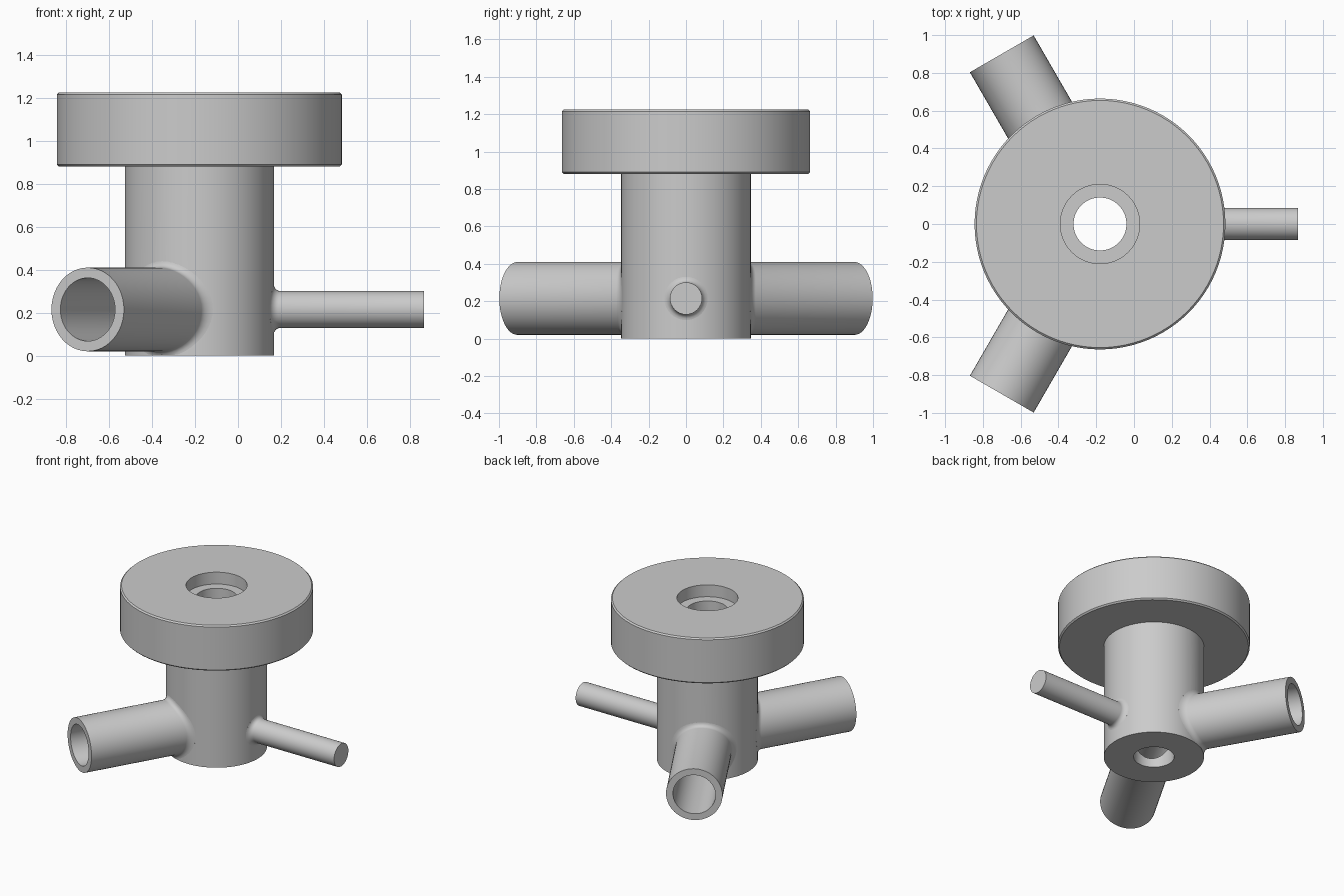
import bpy, bmesh, math
from math import sin, cos, pi, sqrt
from mathutils import Matrix, Vector

if "Cube" in bpy.data.objects:
    bpy.data.objects.remove(bpy.data.objects["Cube"])

AXIS_X = -0.18       # centre line of the upright body
BODY_R = 0.347
ARM_Z = 0.215
FILLET = 0.03

grey = bpy.data.materials.new("plain_grey")
grey.use_nodes = True
grey.diffuse_color = (0.6, 0.6, 0.6, 1)
grey.node_tree.nodes["Principled BSDF"].inputs["Base Color"].default_value = (0.6, 0.6, 0.6, 1)


def loft(name, rings, closed=False, cap=False):
    """Skin a list of equal rings; closed joins the last to the first."""
    bm = bmesh.new()
    rows = [[bm.verts.new(p) for p in ring] for ring in rings]
    n = len(rows[0])
    pairs = list(zip(rows, rows[1:]))
    if closed:
        pairs.append((rows[-1], rows[0]))
    for a, b in pairs:
        for i in range(n):
            j = (i + 1) % n
            bm.faces.new((a[i], a[j], b[j], b[i]))
    if cap:
        bm.faces.new(rows[0])
        bm.faces.new(rows[-1])
    bmesh.ops.recalc_face_normals(bm, faces=bm.faces)
    mesh = bpy.data.meshes.new(name)
    bm.to_mesh(mesh)
    bm.free()
    mesh.materials.append(grey)
    obj = bpy.data.objects.new(name, mesh)
    bpy.context.collection.objects.link(obj)
    return obj


def activate(obj):
    bpy.ops.object.select_all(action='DESELECT')
    obj.select_set(True)
    bpy.context.view_layer.objects.active = obj


def smooth(obj):
    activate(obj)
    bpy.ops.object.shade_smooth_by_angle(angle=math.radians(35))


def turn(angle):
    return Matrix.Translation((AXIS_X, 0, ARM_Z)) @ Matrix.Rotation(angle, 4, 'Z')


def ring(radius, along, segs, follow=False):
    """Ring around local x; follow makes it hug the round body."""
    pts = []
    for i in range(segs):
        t = 2 * pi * i / segs
        y, z = radius * cos(t), max(radius * sin(t), 0.002 - ARM_Z)
        x = along + (sqrt(BODY_R ** 2 - y * y) if follow else 0)
        pts.append(Vector((x, y, z)))
    return pts


def arm(name, angle, radius, length, segs, bore=0):
    """Arm with a rounded blend into the body, hollow when bore is set."""
    rings = [ring(radius + FILLET, -0.03, segs, True)]
    for k in range(6):
        a = k / 5 * pi / 2
        rings.append(ring(radius + FILLET * (1 - sin(a)), FILLET * (1 - cos(a)), segs, True))
    rings.append(ring(radius, length, segs))
    if bore:
        rings += [ring(bore, length, segs), ring(bore, -0.03, segs, True)]
    obj = loft(name, rings, closed=bool(bore), cap=not bore)
    obj.data.transform(turn(angle))
    smooth(obj)


# Body and top flange as one turned profile with a stepped centre bore
b = 0.01
profile = [(0.14, 0), (BODY_R, 0), (BODY_R, 0.88), (0.664 - b, 0.88), (0.664, 0.88 + b),
           (0.664, 1.225 - b), (0.664 - b, 1.225), (0.21, 1.225), (0.21, 1.135), (0.14, 1.135)]
SEGS = 96
body = loft("body_and_flange", [
    [(AXIS_X + r * cos(2 * pi * i / SEGS), r * sin(2 * pi * i / SEGS), z) for i in range(SEGS)]
    for r, z in profile], closed=True)

# Two hollow pipes, with their bores opened into the centre
for name, angle in (("front_pipe", -2 * pi / 3), ("back_pipe", 2 * pi / 3)):
    cutter = loft("bore_cutter", [ring(0.147, 0, 48), ring(0.147, 0.5, 48)], cap=True)
    cutter.data.transform(turn(angle))
    cutter.hide_render = True
    activate(body)
    mod = body.modifiers.new("bore", 'BOOLEAN')
    mod.operation = 'DIFFERENCE'
    mod.solver = 'EXACT'
    mod.object = cutter
    bpy.ops.object.modifier_apply(modifier=mod.name)
    bpy.data.objects.remove(cutter)
    arm(name, angle, 0.195, 1.04, 48, bore=0.147)
smooth(body)

# Solid side rod
arm("side_rod", 0, 0.086, 1.047, 32)
